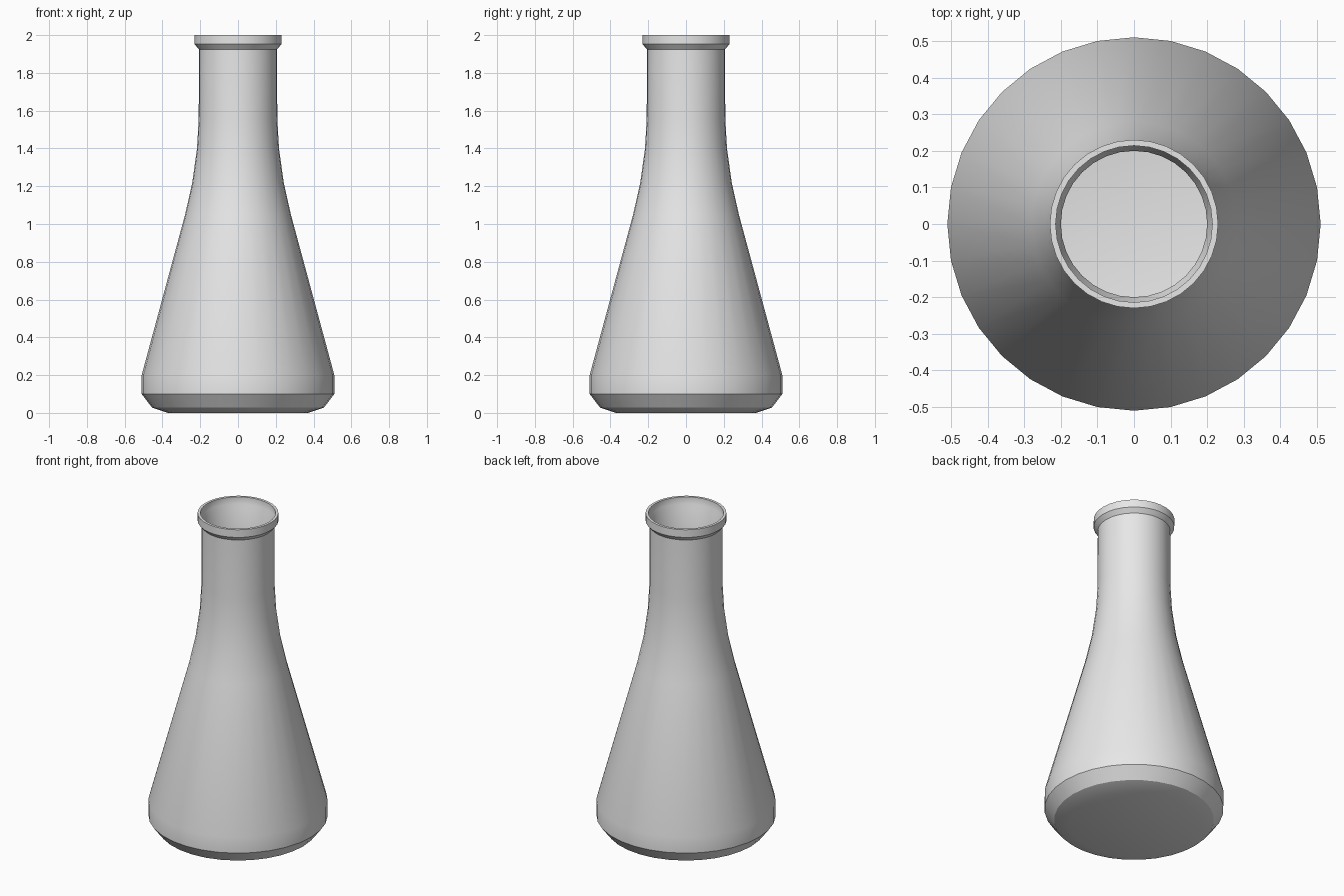
import bpy
import bmesh
import math

SIDES = 32
WALL = 0.007

cube = bpy.data.objects.get("Cube")
if cube:
    bpy.data.objects.remove(cube, do_unlink=True)

# Single grey material
grey = bpy.data.materials.new("light grey")
grey.use_nodes = True
colour = (0.8, 0.8, 0.8, 1)
grey.diffuse_color = colour
grey.node_tree.nodes["Principled BSDF"].inputs["Base Color"].default_value = colour

# Outer wall from foot to neck, as (radius, height)
foot = [(0.37, 0), (0.455, 0.028), (0.51, 0.10)]
body = [(0.51, 0.20), (0.28, 1.05), (0.242, 1.22), (0.217, 1.40),
        (0.208, 1.56), (0.207, 1.925)]
# Lip with a stepped mouth
lip = [(0.23, 1.952), (0.23, 2.0), (0.214, 2.0), (0.214, 1.957)]
# Inner wall follows the outer one, a wall thickness inside
inner = [(r - WALL, z + WALL) for r, z in reversed(foot + body)]
profile = foot + body + lip + inner


def lathe(name, points, material):
    """Revolve a profile round z and close both ends with flat discs."""
    bm = bmesh.new()
    rings = []
    for r, z in points:
        angles = [math.tau * i / SIDES for i in range(SIDES)]
        rings.append([bm.verts.new((r * math.cos(a), r * math.sin(a), z)) for a in angles])
    for low, high in zip(rings, rings[1:]):
        for i in range(SIDES):
            j = (i + 1) % SIDES
            bm.faces.new((low[i], low[j], high[j], high[i]))
    bm.faces.new(rings[0][::-1])
    bm.faces.new(rings[-1])
    bmesh.ops.recalc_face_normals(bm, faces=bm.faces)
    mesh = bpy.data.meshes.new(name)
    bm.to_mesh(mesh)
    bm.free()
    mesh.materials.append(material)
    obj = bpy.data.objects.new(name, mesh)
    bpy.context.collection.objects.link(obj)
    return obj


flask = lathe("conical_flask", profile, grey)

# Smooth walls, crisp lip and foot edges
bpy.ops.object.select_all(action="DESELECT")
flask.select_set(True)
bpy.context.view_layer.objects.active = flask
bpy.ops.object.shade_smooth_by_angle(angle=math.radians(30))
